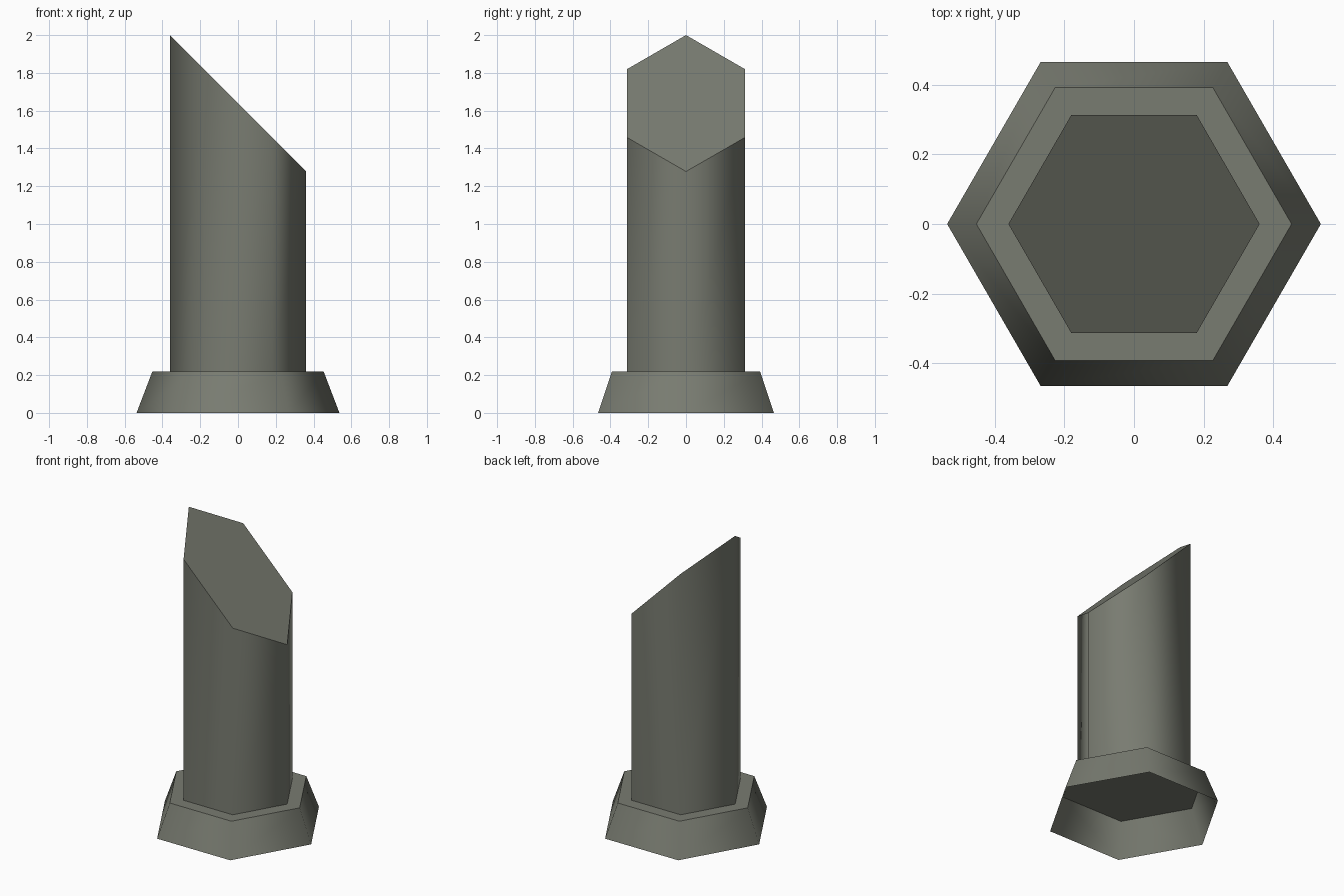
import bpy, bmesh, math

if "Cube" in bpy.data.objects:
    bpy.data.objects.remove(bpy.data.objects["Cube"])

# One weathered grey stone colour
stone = bpy.data.materials.new("grey_stone")
stone.diffuse_color = (0.19, 0.2, 0.165, 1)
stone.use_nodes = True
stone.node_tree.nodes["Principled BSDF"].inputs["Base Color"].default_value = stone.diffuse_color


def hexagon(bm, radius, height):
    """Ring of six vertices with corners on the x axis."""
    ring = []
    for i in range(6):
        a = math.radians(60 * i)
        x, y = radius * math.cos(a), radius * math.sin(a)
        ring.append(bm.verts.new((x, y, height(x))))
    return ring


def hex_shell(name, r_low, r_high, low, high):
    """Smooth-sided hexagonal shell, open below, with a flat sharp-edged cap."""
    bm = bmesh.new()
    a = hexagon(bm, r_low, low)
    b = hexagon(bm, r_high, high)
    for i in range(6):
        j = (i + 1) % 6
        bm.faces.new((a[i], a[j], b[j], b[i])).smooth = True
    cap = bm.faces.new(b)
    for e in cap.edges:
        e.smooth = False
    mesh = bpy.data.meshes.new(name)
    bm.to_mesh(mesh)
    bm.free()
    mesh.materials.append(stone)
    obj = bpy.data.objects.new(name, mesh)
    bpy.context.collection.objects.link(obj)
    return obj


# Flared plinth, hollow underneath
hex_shell("plinth", 0.537, 0.453, lambda x: 0.0, lambda x: 0.22)

# Column cut at 45 degrees, high on the left
hex_shell("column", 0.361, 0.361, lambda x: 0.22, lambda x: 1.639 - x)
